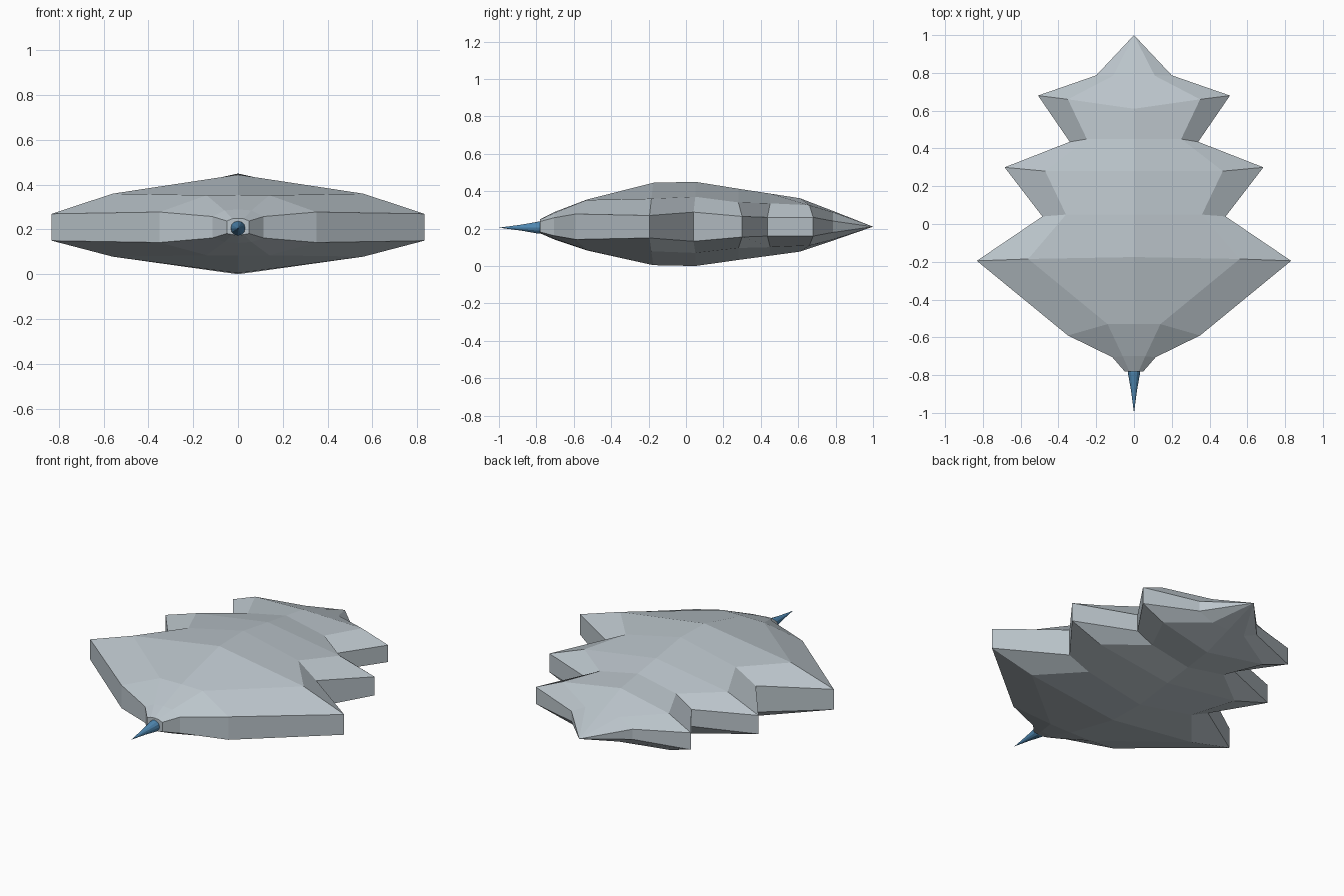
import bpy, bmesh, math

if "Cube" in bpy.data.objects:
    bpy.data.objects.remove(bpy.data.objects["Cube"])

MID = 0.21          # height of the rim centre line

# Half outline stations, nose to tail: (x, y, height above the centre line)
rim = [(.05, -.78, .028), (.115, -.705, .048), (.35, -.59, .068), (.832, -.195, .06),
       (.485, .04, .078), (.685, .30, .055), (.34, .435, .05), (.508, .68, .05),
       (.20, .787, .03), (0, 1, 0)]
shoulder = [(.025, -.78, .038), (.06, -.70, .075), (.14, -.53, .143), (.56, -.185, .15),
            (.36, .05, .16), (.47, .28, .13), (.25, .45, .125), (.35, .66, .115),
            (.11, .785, .078), (0, 1, 0)]
spine = [(0, -.78, .04), (0, -.70, .08), (0, -.53, .145), (0, -.175, .235),
         (0, .05, .24), (0, .28, .203), (0, .45, .177), (0, .61, .152),
         (0, .787, .084), (0, 1, 0)]


def material(name, colour):
    m = bpy.data.materials.new(name)
    m.diffuse_color = (*colour, 1)
    m.use_nodes = True
    m.node_tree.nodes["Principled BSDF"].inputs["Base Color"].default_value = m.diffuse_color
    return m


def finish(bm, name, mat):
    bmesh.ops.remove_doubles(bm, verts=bm.verts, dist=0.0005)
    bmesh.ops.recalc_face_normals(bm, faces=bm.faces)
    me = bpy.data.meshes.new(name)
    bm.to_mesh(me)
    bm.free()
    ob = bpy.data.objects.new(name, me)
    bpy.context.collection.objects.link(ob)
    me.materials.append(mat)
    return ob


def skin(bm, rows):
    """Faces between neighbouring rows of points, skipping repeated points."""
    for a, b in zip(rows, rows[1:]):
        for i in range(len(a) - 1):
            pts = list(dict.fromkeys([a[i], a[i + 1], b[i + 1], b[i]]))
            if len(pts) > 2:
                bm.faces.new([bm.verts.new(p) for p in pts])


# Jagged flat body: each side runs from top spine over the rim to the lower spine
bm = bmesh.new()
for sx in (1, -1):
    def place(row, sz):
        return [(sx * x, y, MID + sz * h) for x, y, h in row]
    rows = [place(spine, 1), place(shoulder, 1), place(rim, 1),
            place(rim, -1), place(shoulder, -.875), place(spine, -.875)]
    skin(bm, rows)
    # flat nose end
    bm.faces.new([bm.verts.new(r[0]) for r in rows])
finish(bm, "body", material("pale_blue_grey", (.50, .56, .60)))

# Thin tapering needle at the nose
bm = bmesh.new()
N = 12
profile = [(0, -.74), (.034, -.74), (.032, -.79), (.016, -.88), (0, -1)]
rings = [[(round(r * math.cos(2 * math.pi * k / N), 6), y,
           round(MID - .005 + r * math.sin(2 * math.pi * k / N), 6))
          for k in range(N + 1)] for r, y in profile]
skin(bm, rings)
finish(bm, "needle", material("deep_blue", (.08, .25, .45)))
